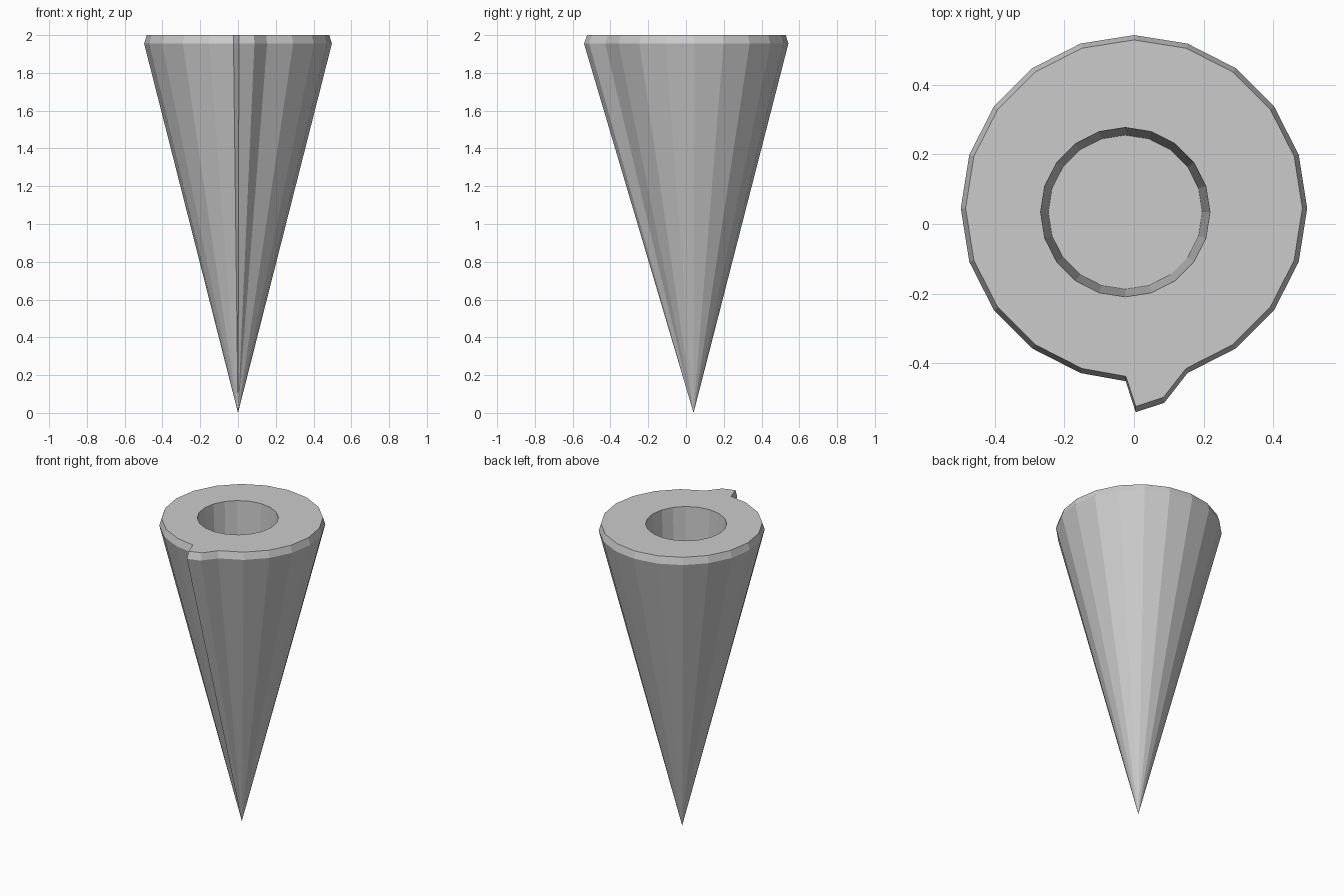
import bpy, bmesh
from math import sin, cos, radians

cube = bpy.data.objects.get("Cube")
if cube:
    bpy.data.objects.remove(cube)

grey = bpy.data.materials.new("light grey")
grey.use_nodes = True
colour = (0.6, 0.6, 0.6, 1)
grey.diffuse_color = colour
grey.node_tree.nodes["Principled BSDF"].inputs["Base Color"].default_value = colour

AXIS_Y = 0.045


def ring(bm, points, z):
    return [bm.verts.new((x, y, z)) for x, y in points]


def circle(cx, cy, r):
    return [(cx + r * cos(radians(18 * i)), cy + r * sin(radians(18 * i))) for i in range(20)]


def bridge(bm, lower, upper):
    n = len(lower)
    for i in range(n):
        j = (i + 1) % n
        bm.faces.new((lower[i], lower[j], upper[j], upper[i]))


# Cone outline, with a pointed catch replacing the front corner
outline = circle(0, AXIS_Y, 0.497)
outline[15:16] = [(-0.024, -0.451), (0.005, -0.54), (0.087, -0.513)]
inset = [(x * 0.972, AXIS_Y + (y - AXIS_Y) * 0.972) for x, y in outline]

bm = bmesh.new()

# Cone sides and narrow bevelled rim
tip = bm.verts.new((0, AXIS_Y - 0.005, 0))
shoulder = ring(bm, outline, 1.955)
rim = ring(bm, inset, 2)
for i, v in enumerate(shoulder):
    bm.faces.new((tip, shoulder[(i + 1) % len(shoulder)], v))
bridge(bm, shoulder, rim)

# Tapered round socket, set slightly off centre
mouth = ring(bm, circle(-0.025, 0.034, 0.243), 2)
floor = ring(bm, circle(-0.025, 0.034, 0.221), 1.6)
bridge(bm, mouth, floor)
bm.faces.new(floor)

# Flat top between rim and socket
edges = [e for e in bm.edges if all(v in rim for v in e.verts) or all(v in mouth for v in e.verts)]
bmesh.ops.triangle_fill(bm, edges=edges, use_beauty=True, normal=(0, 0, 1))
bmesh.ops.recalc_face_normals(bm, faces=bm.faces[:])

mesh = bpy.data.meshes.new("socketed_cone")
bm.to_mesh(mesh)
bm.free()
mesh.materials.append(grey)
bpy.context.scene.collection.objects.link(bpy.data.objects.new("socketed_cone", mesh))
